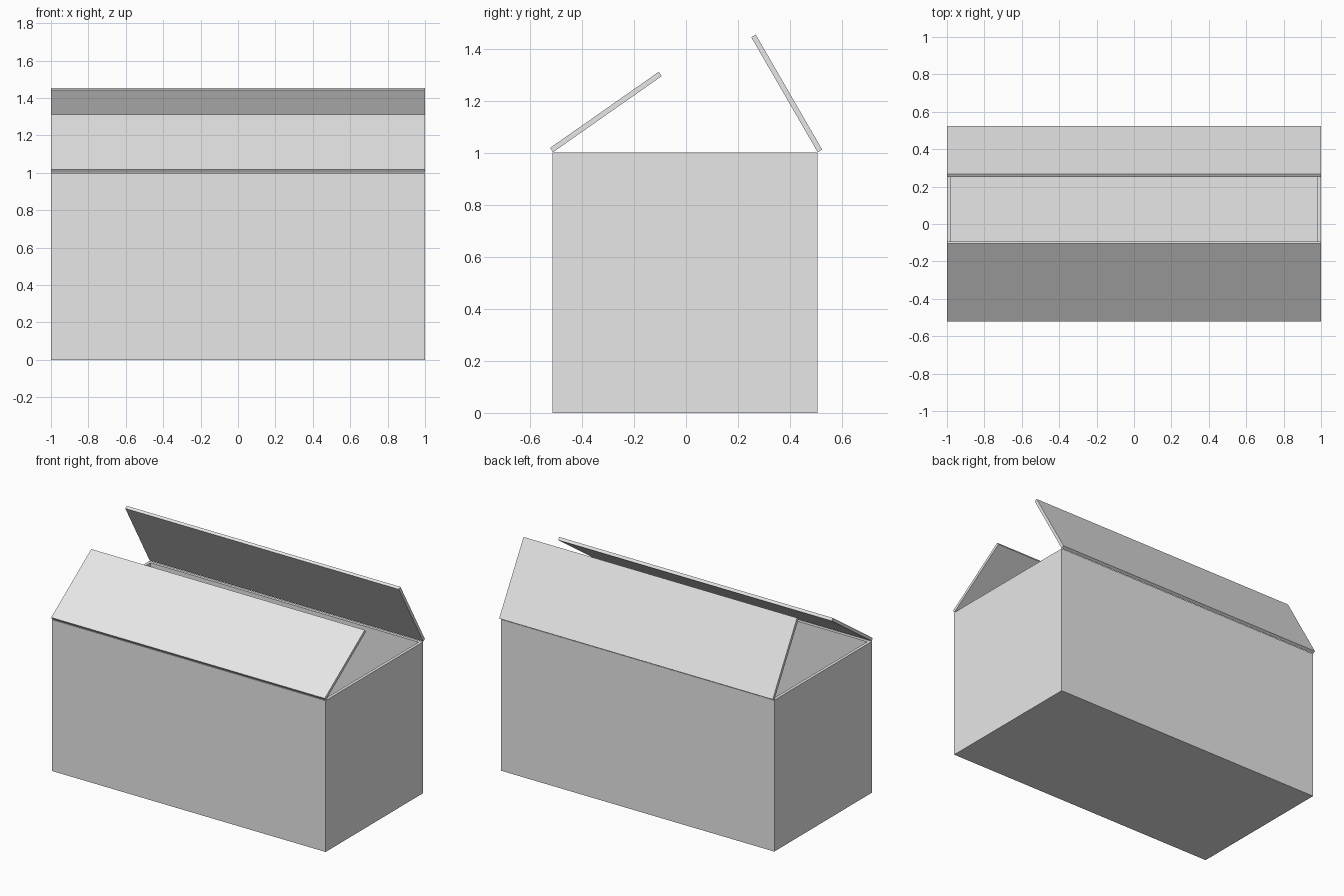
import bpy
import math
from mathutils import Matrix, Vector

cube = bpy.data.objects.get("Cube")
if cube:
    bpy.data.objects.remove(cube, do_unlink=True)

LENGTH, WALL = 2.0, 0.02
FRONT, BACK, HEIGHT = -0.513, 0.506, 1.0
FLAP = 0.51

card = bpy.data.materials.new("light grey card")
card.use_nodes = True
card.diffuse_color = (0.8, 0.8, 0.8, 1)
card.node_tree.nodes["Principled BSDF"].inputs["Base Color"].default_value = card.diffuse_color


def block(name, low, high):
    """Box between two corners."""
    low, high = Vector(low), Vector(high)
    bpy.ops.mesh.primitive_cube_add(size=1)
    obj = bpy.context.object
    obj.name = name
    obj.data.transform(Matrix.Translation((low + high) / 2) @ Matrix.Diagonal((*(high - low), 1)))
    obj.data.materials.append(card)
    return obj


def flap(name, y, z, angle, side):
    """Panel hinged along x; side is the sign of its outward y direction."""
    edges = sorted((0, -side * FLAP))
    obj = block(name, (-LENGTH / 2, edges[0], 0), (LENGTH / 2, edges[1], WALL))
    obj.location = (0, y, z)
    obj.rotation_euler.x = -side * math.radians(angle)
    return obj


# Open box: floor, long walls and end walls between them
half = LENGTH / 2
inner = half - WALL
block("floor", (-inner, FRONT + WALL, 0), (inner, BACK - WALL, WALL))
block("front_wall", (-half, FRONT, 0), (half, FRONT + WALL, HEIGHT))
block("back_wall", (-half, BACK - WALL, 0), (half, BACK, HEIGHT))
for name, x in (("right_wall", -half), ("left_wall", inner)):
    block(name, (x, FRONT + WALL, 0), (x + WALL, BACK - WALL, HEIGHT))

# Lid flaps, tilted inward over the opening
flap("front_flap", -0.511, 1.002, 35, -1)
flap("back_flap", 0.506, 1.002, 60, 1)
